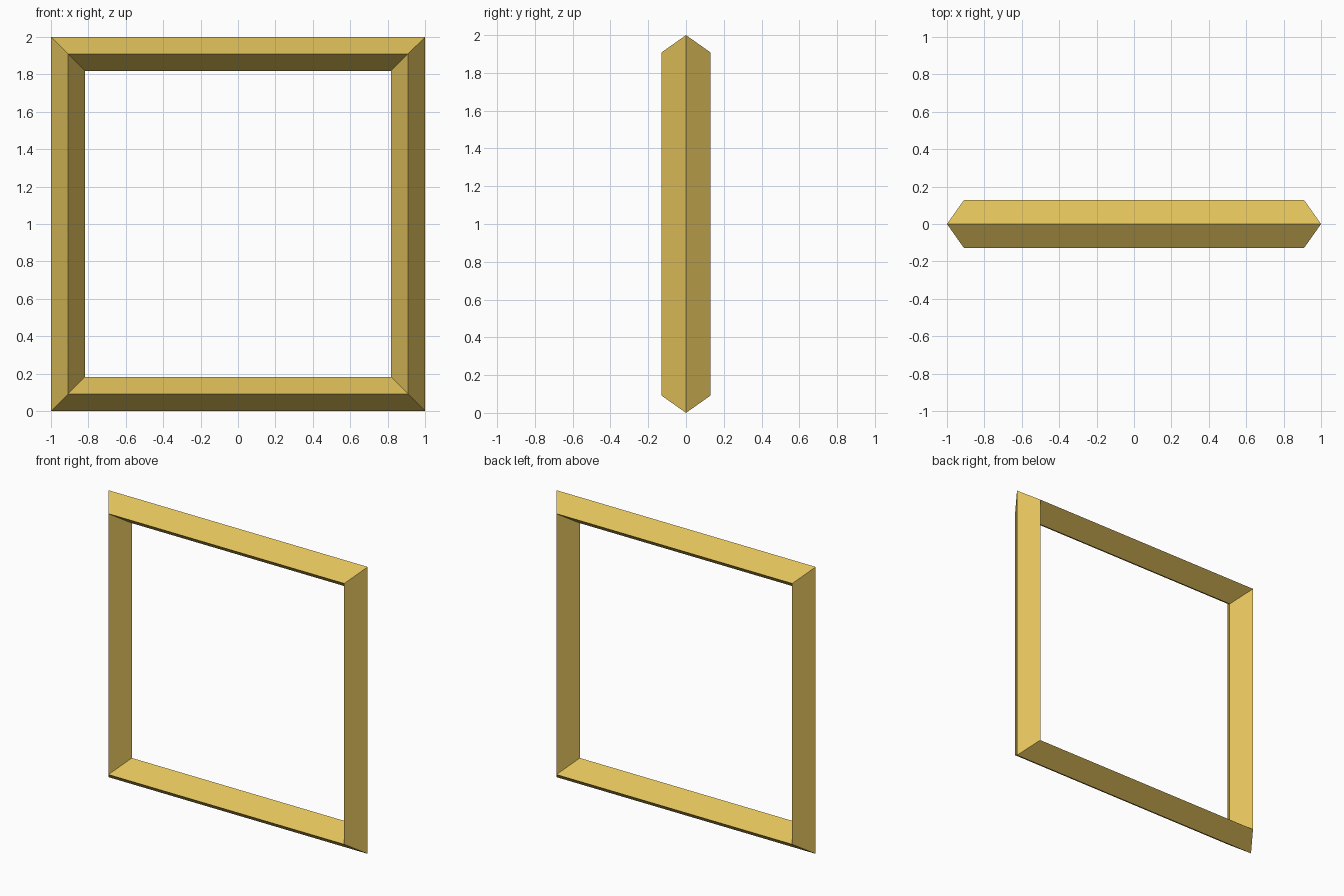
import bpy, bmesh

if "Cube" in bpy.data.objects:
    bpy.data.objects.remove(bpy.data.objects["Cube"])

# Square ring with a diamond cross-section (a four-sided, low-poly torus)
OUTER, RIDGE, INNER, DEPTH = 1.0, 0.9091, 0.8182, 0.1286
profile = [(OUTER, 0), (RIDGE, DEPTH), (INNER, 0), (RIDGE, -DEPTH)]  # (half-width, y)
corners = [(1, 1), (-1, 1), (-1, -1), (1, -1)]                       # x, z signs

gold = bpy.data.materials.new("warm gold")
gold.diffuse_color = (0.75, 0.53, 0.105, 1)
gold.use_nodes = True
gold.node_tree.nodes["Principled BSDF"].inputs["Base Color"].default_value = gold.diffuse_color

bm = bmesh.new()
# One mitred diamond section at each corner
rings = [[bm.verts.new((sx * r, y, 1 + sz * r)) for r, y in profile]
         for sx, sz in corners]
# Bars joining neighbouring corners
for i in range(4):
    a, b = rings[i], rings[(i + 1) % 4]
    for j in range(4):
        k = (j + 1) % 4
        bm.faces.new((a[j], a[k], b[k], b[j]))
bmesh.ops.recalc_face_normals(bm, faces=bm.faces)

mesh = bpy.data.meshes.new("square_frame")
bm.to_mesh(mesh)
bm.free()
mesh.materials.append(gold)
frame = bpy.data.objects.new("square_frame", mesh)
bpy.context.collection.objects.link(frame)
